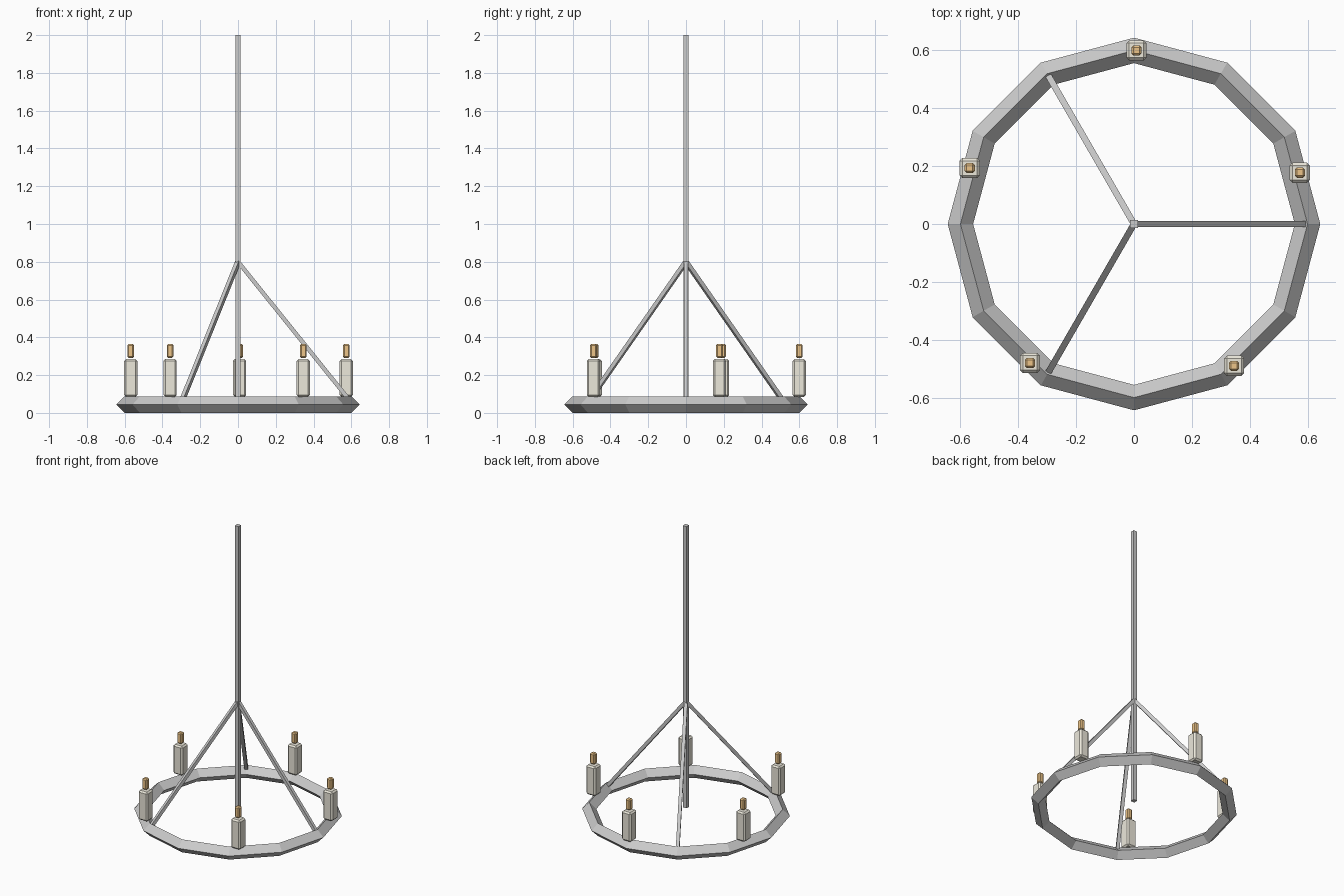
import bpy
from math import cos, sin, tau
from mathutils import Vector, Matrix

if "Cube" in bpy.data.objects:
    bpy.data.objects.remove(bpy.data.objects["Cube"])


def material(name, colour):
    m = bpy.data.materials.new(name)
    m.diffuse_color = colour
    m.use_nodes = True
    m.node_tree.nodes["Principled BSDF"].inputs["Base Color"].default_value = m.diffuse_color
    return m


def box(name, centre, size, chamfer=0.0, mat=None):
    bpy.ops.mesh.primitive_cube_add(size=1, location=centre)
    ob = bpy.context.object
    ob.name = name
    ob.data.transform(Matrix.Diagonal((*size, 1)))
    if chamfer:
        mod = ob.modifiers.new("chamfer", 'BEVEL')
        mod.width = chamfer
        mod.segments = 1
    if mat:
        ob.data.materials.append(mat)
    return ob


def bar(name, a, b, width):
    # square bar running between two points
    a, b = Vector(a), Vector(b)
    ob = box(name, (a + b) / 2, (width, width, (b - a).length))
    ob.rotation_euler = (b - a).to_track_quat('Z', 'Y').to_euler()
    return ob


wax = material("wax", (0.84, 0.81, 0.71, 1))
flame_colour = material("flame", (0.85, 0.56, 0.25, 1))
R = 0.6

# Twelve-sided ring with a diamond section
bpy.ops.mesh.primitive_torus_add(major_segments=12, minor_segments=4,
                                 major_radius=R, minor_radius=0.044,
                                 location=(0, 0, 0.044))
bpy.context.object.name = "ring"

# Hanging rod
box("hanging_rod", (0, 0, 1.04), (0.028, 0.028, 1.92))

# Three sloping struts
for i in range(3):
    a = i * tau / 3
    bar(f"strut_{i + 1}", (R * cos(a), R * sin(a), 0.055), (0, 0, 0.8), 0.022)

# Five candles with flames
for i in range(5):
    a = 0.3 + i * tau / 5
    x, y = R * cos(a), R * sin(a)
    box(f"candle_{i + 1}", (x, y, 0.185), (0.07, 0.07, 0.2), 0.01, wax)
    box(f"flame_{i + 1}", (x, y, 0.328), (0.035, 0.035, 0.074), 0.007, flame_colour)
